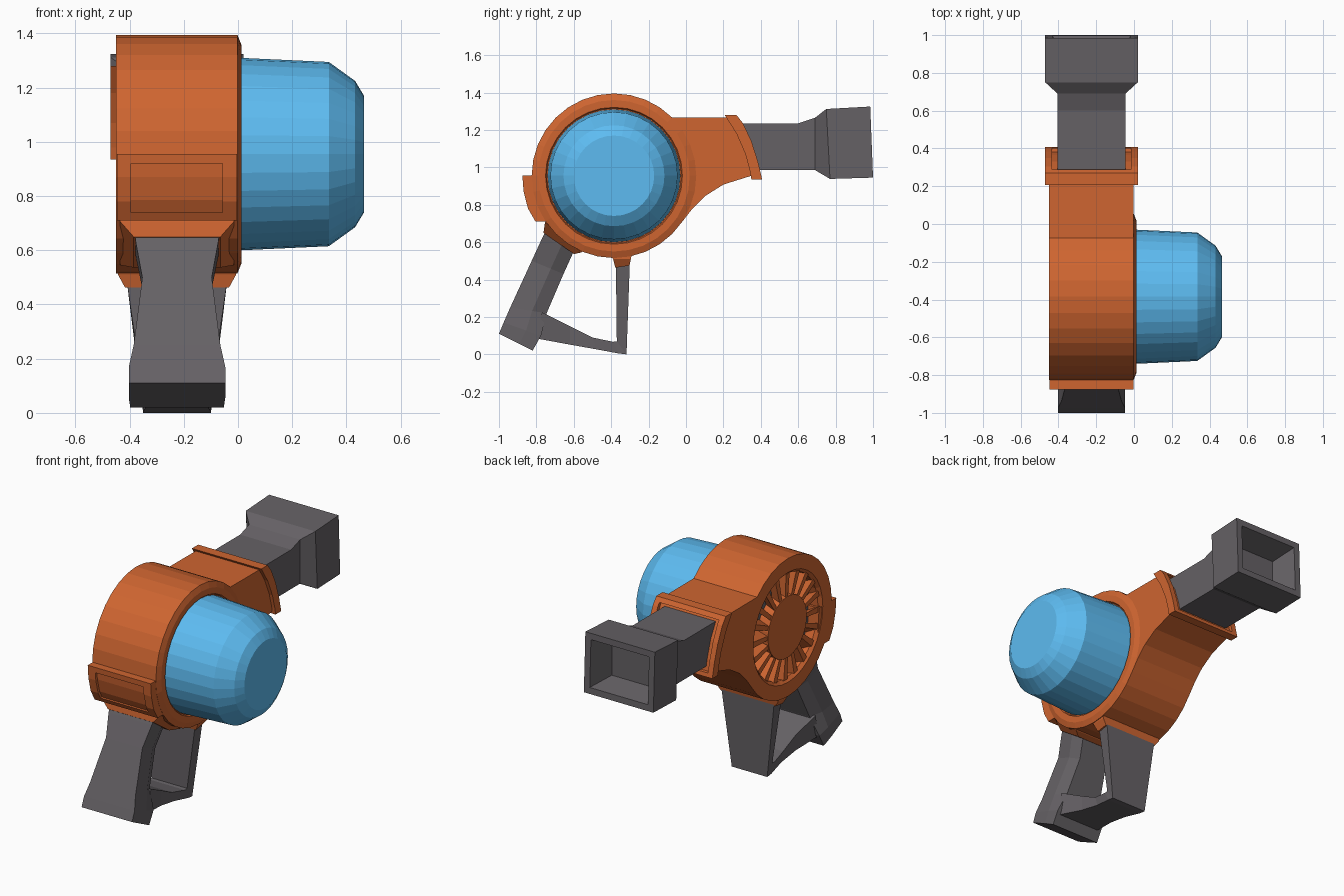
import bpy, bmesh
from math import sin, cos, radians, tau

if "Cube" in bpy.data.objects:
    bpy.data.objects.remove(bpy.data.objects["Cube"])

CX, CY, CZ = -0.225, -0.385, 0.955      # body mid x, drum axis y and z
SEG = 32


def material(name, rgb):
    m = bpy.data.materials.new(name)
    m.diffuse_color = (*rgb, 1)
    m.use_nodes = True
    m.node_tree.nodes["Principled BSDF"].inputs["Base Color"].default_value = m.diffuse_color
    return m


ORANGE = material("orange", (0.62, 0.13, 0.03))
BLUE = material("blue", (0.11, 0.5, 0.88))
GREY = material("dark_grey", (0.13, 0.12, 0.13))


def add_loft(bm, rings):
    """Skin a list of equal-length point rings and cap both ends."""
    vs = [[bm.verts.new(p) for p in r] for r in rings]
    n = len(vs[0])
    for a, b in zip(vs, vs[1:]):
        for i in range(n):
            j = (i + 1) % n
            bm.faces.new((a[i], a[j], b[j], b[i]))
    bm.faces.new(vs[0][::-1])
    bm.faces.new(vs[-1])


def finish(name, bm, mat):
    bmesh.ops.recalc_face_normals(bm, faces=bm.faces)
    me = bpy.data.meshes.new(name)
    bm.to_mesh(me)
    bm.free()
    ob = bpy.data.objects.new(name, me)
    bpy.context.collection.objects.link(ob)
    me.materials.append(mat)
    return ob


def loft(name, rings, mat):
    bm = bmesh.new()
    add_loft(bm, rings)
    return finish(name, bm, mat)


def prism(name, profile, x0, x1, mat):
    return loft(name, [[(x, y, z) for y, z in profile] for x in (x0, x1)], mat)


def polar(r, a):
    return CY + r * cos(a), CZ + r * sin(a)


def revolve(name, profile, mat):
    """Turn (x, radius) points about the drum axis."""
    return loft(name, [[(x, *polar(r, i * tau / SEG)) for i in range(SEG)]
                       for x, r in profile], mat)


def bar(name, sections, mat):
    """Loft rectangles given as (y,z) point, opposite (y,z) point, half width."""
    return loft(name, [[(CX - w, *a), (CX + w, *a), (CX + w, *b), (CX - w, *b)]
                       for a, b, w in sections], mat)


def cut(ob, cutter):
    cutter.hide_render = True
    mod = ob.modifiers.new("cut", 'BOOLEAN')
    mod.operation = 'DIFFERENCE'
    mod.object = cutter
    bpy.context.view_layer.objects.active = ob
    bpy.ops.object.modifier_apply(modifier=mod.name)
    bpy.data.objects.remove(cutter)


# Drum housing with outlet, opened on the left for the vent
outline = [polar(0.44, i * tau / SEG) for i in range(4, 30)]
outline += [(0.035, 0.78), (0.10, 0.845), (0.20, 0.908), (0.35, 0.955),
            (0.34, 1.05), (0.30, 1.15), (0.24, 1.265)]
housing = prism("housing", outline, -0.45, -0.002, ORANGE)
cut(housing, revolve("vent_cutter", [(-0.47, 0.37), (-0.43, 0.33), (-0.36, 0.33)], ORANGE))

# Chamfered rim around the canister
revolve("canister_rim", [(-0.03, 0.435), (-0.002, 0.44), (0.012, 0.405),
                         (0.012, 0.366), (0.0, 0.36)], ORANGE)
revolve("canister", [(-0.01, 0.355), (0.01, 0.355), (0.335, 0.34),
                     (0.432, 0.27), (0.465, 0.215)], BLUE)

# Vent: hub, twisted vanes and a dark backing
revolve("vent_backing", [(-0.372, 0.33), (-0.355, 0.33)], GREY)
revolve("vent_hub", [(-0.445, 0.195), (-0.36, 0.2)], ORANGE)
bm = bmesh.new()
VANES = 20
for i in range(VANES):
    rings = []
    for x, twist in ((-0.44, 0.0), (-0.365, 0.12)):
        a = i * tau / VANES + twist
        rings.append([(x, *polar(r, a + s)) for r, s in
                      ((0.185, -0.07), (0.335, -0.02), (0.335, 0.09), (0.185, 0.07))])
    add_loft(bm, rings)
finish("vent_vanes", bm, ORANGE)

# Curved flange at the outlet, with a shallow recess inside its rim
outer = [(0.27, 1.28), (0.305, 1.235), (0.35, 1.14), (0.385, 1.03), (0.407, 0.935)]
inner = [(0.35, 0.935), (0.342, 0.98), (0.318, 1.07), (0.27, 1.18), (0.207, 1.28)]
flange = prism("outlet_flange", outer + inner, -0.47, 0.02, ORANGE)
recess = [(0.268, 1.255), (0.33, 1.14), (0.365, 1.03), (0.38, 0.96), (0.5, 0.96), (0.5, 1.255)]
cut(flange, prism("flange_cutter", recess, -0.435, -0.015, ORANGE))

# Nozzle with flared hollow mouth
bar("nozzle", [((0.2, 1.235), (0.2, 0.985), 0.18),
               ((0.6, 1.235), (0.6, 0.985), 0.18),
               ((0.69, 1.265), (0.69, 0.985), 0.18),
               ((0.75, 1.312), (0.77, 0.938), 0.245),
               ((0.985, 1.325), (1.0, 0.945), 0.245),
               ((0.986, 1.285), (0.998, 0.985), 0.205),
               ((0.84, 1.235), (0.84, 1.015), 0.16)], GREY)

# Front boss with recessed panel
boss = prism("front_boss", [(-0.70, 0.955), (-0.875, 0.955), (-0.868, 0.87),
                            (-0.845, 0.78), (-0.805, 0.71), (-0.69, 0.71)],
             -0.447, -0.003, ORANGE)
panel = [(-0.95, 0.92), (-0.857, 0.92), (-0.852, 0.87), (-0.83, 0.785),
         (-0.806, 0.74), (-0.95, 0.74)]
cut(boss, prism("panel_cutter", panel, -0.395, -0.057, ORANGE))

# Collars where the grip and guard meet the drum
bar("grip_collar", [(polar(0.40, radians(212)), polar(0.40, radians(250)), 0.217),
                    (polar(0.445, radians(214)), polar(0.445, radians(247)), 0.21),
                    (polar(0.485, radians(219)), polar(0.47, radians(243)), 0.16)], ORANGE)
bar("guard_collar", [((-0.42, 0.58), (-0.28, 0.58), 0.22),
                     ((-0.39, 0.51), (-0.295, 0.51), 0.218),
                     ((-0.378, 0.463), (-0.302, 0.475), 0.192)], ORANGE)

# Grip: waisted, with chamfered rear edges
rings = []
for (fy, fz), (by, bz), w in [((-0.735, 0.69), (-0.575, 0.60), 0.16),
                              ((-0.765, 0.63), (-0.605, 0.54), 0.152),
                              ((-0.825, 0.50), (-0.655, 0.43), 0.128),
                              ((-0.94, 0.25), (-0.745, 0.22), 0.160),
                              ((-0.975, 0.17), (-0.775, 0.10), 0.178),
                              ((-1.0, 0.11), (-0.82, 0.02), 0.178)]:
    sy, sz = fy + 0.6 * (by - fy), fz + 0.6 * (bz - fz)
    k = w * 0.78 if bz > 0.15 else w * 0.97
    rings.append([(CX - w, fy, fz), (CX + w, fy, fz), (CX + w, sy, sz),
                  (CX + k, by, bz), (CX - k, by, bz), (CX - w, sy, sz)])
loft("grip", rings, GREY)

# Hand guard: bottom bar running into the rear post
bar("hand_guard", [((-0.77, 0.225), (-0.80, 0.085), 0.15),
                   ((-0.62, 0.15), (-0.62, 0.052), 0.115),
                   ((-0.50, 0.09), (-0.48, 0.027), 0.11),
                   ((-0.39, 0.067), (-0.36, 0.005), 0.125),
                   ((-0.37, 0.07), (-0.318, 0.0), 0.125),
                   ((-0.375, 0.50), (-0.30, 0.50), 0.187)], GREY)
